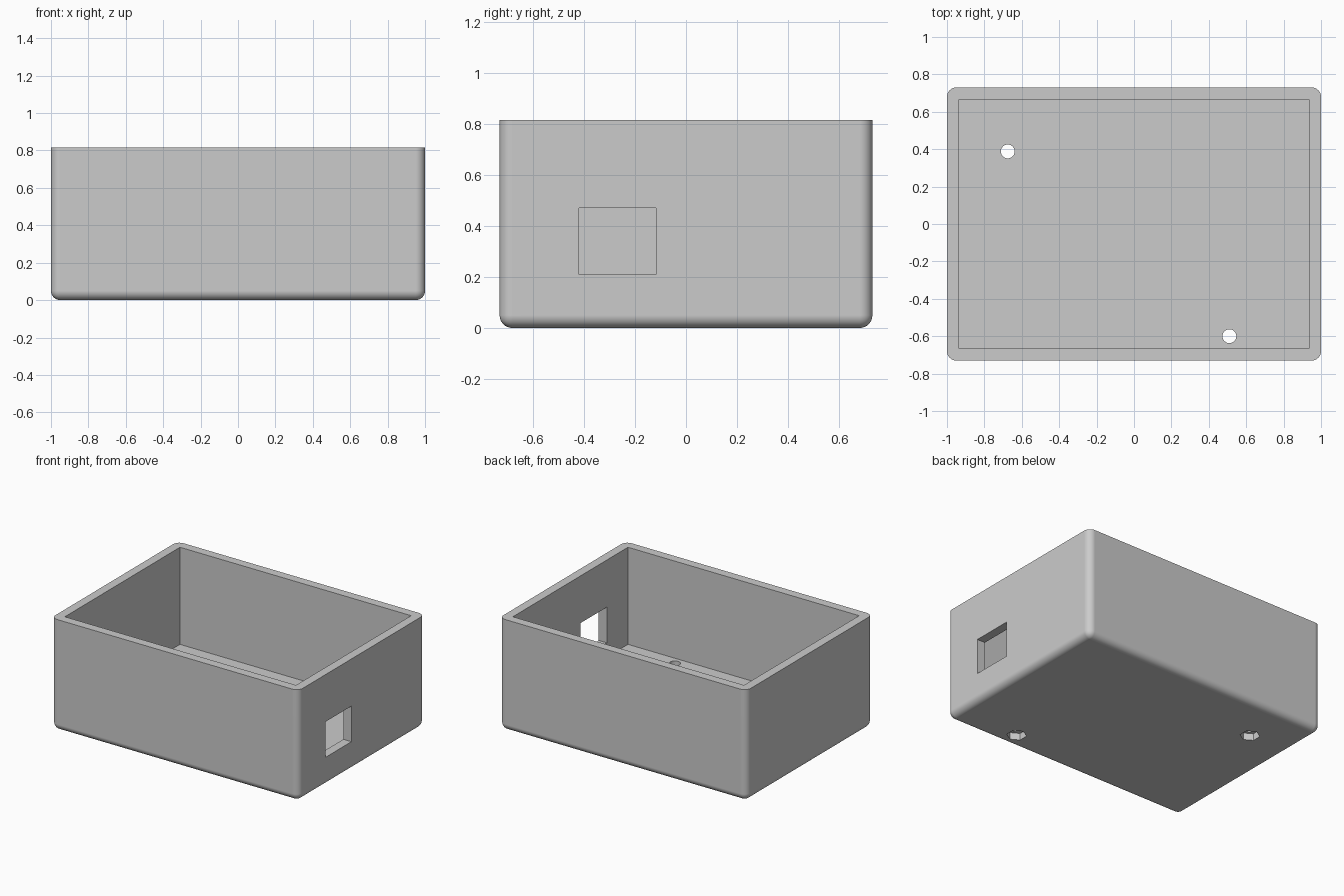
import bpy, bmesh
from mathutils import Matrix, Vector

if "Cube" in bpy.data.objects:
    bpy.data.objects.remove(bpy.data.objects["Cube"], do_unlink=True)

HALF_X, HALF_Y, HEIGHT = 1.0, 0.73, 0.815
WALL, FLOOR, RADIUS = 0.065, 0.105, 0.05

grey = bpy.data.materials.new("light_grey")
grey.use_nodes = True
grey.diffuse_color = (0.6, 0.6, 0.6, 1)
grey.node_tree.nodes["Principled BSDF"].inputs["Base Color"].default_value = grey.diffuse_color


def finish(name, bm):
    mesh = bpy.data.meshes.new(name)
    bmesh.ops.recalc_face_normals(bm, faces=bm.faces)
    bm.to_mesh(mesh)
    bm.free()
    mesh.materials.append(grey)
    obj = bpy.data.objects.new(name, mesh)
    bpy.context.collection.objects.link(obj)
    return obj


def block(low, high):
    low, high = Vector(low), Vector(high)
    bm = bmesh.new()
    bmesh.ops.create_cube(bm, size=1, matrix=Matrix.Translation((low + high) / 2)
                          @ Matrix.Diagonal((*(high - low), 1)))
    return bm


def prism(x, y, low, high, radius, sides):
    bm = bmesh.new()
    bmesh.ops.create_cone(bm, cap_ends=True, segments=sides, radius1=radius, radius2=radius,
                          depth=high - low, matrix=Matrix.Translation((x, y, (low + high) / 2)))
    return bm


# Outer shell, rounded on every edge except the flat rim
bm = block((-HALF_X, -HALF_Y, 0), (HALF_X, HALF_Y, HEIGHT))
rounded = [e for e in bm.edges if min(v.co.z for v in e.verts) < 0.01]
bmesh.ops.bevel(bm, geom=rounded, offset=RADIUS, segments=8, profile=0.5, affect='EDGES')
box = finish("open_box", bm)

# Cavity and cable window in the left wall
cutters = [
    finish("cavity_cutter", block((WALL - HALF_X, WALL - HALF_Y, FLOOR),
                                  (HALF_X - WALL, HALF_Y - WALL, HEIGHT + 0.2))),
    finish("window_cutter", block((HALF_X - 0.2, -0.42, 0.21), (HALF_X + 0.2, -0.118, 0.47))),
]

# Screw holes through the floor, each with a hexagonal nut pocket underneath
for x, y in ((-0.675, 0.388), (0.51, -0.6)):
    cutters.append(finish("screw_hole_cutter", prism(x, y, -0.1, FLOOR + 0.1, 0.037, 32)))
    cutters.append(finish("nut_pocket_cutter", prism(x, y, -0.05, 0.05, 0.067, 6)))

bpy.ops.object.select_all(action='DESELECT')
bpy.context.view_layer.objects.active = box
box.select_set(True)
for cutter in cutters:
    cutter.hide_render = True
    cut = box.modifiers.new("cut", 'BOOLEAN')
    cut.operation, cut.solver, cut.object = 'DIFFERENCE', 'EXACT', cutter
    bpy.ops.object.modifier_apply(modifier=cut.name)
    bpy.data.objects.remove(cutter, do_unlink=True)

# Smooth rounded edges while keeping the large faces flat
bpy.ops.object.shade_smooth_by_angle()
weighted = box.modifiers.new("flat_faces", 'WEIGHTED_NORMAL')
weighted.keep_sharp = True
